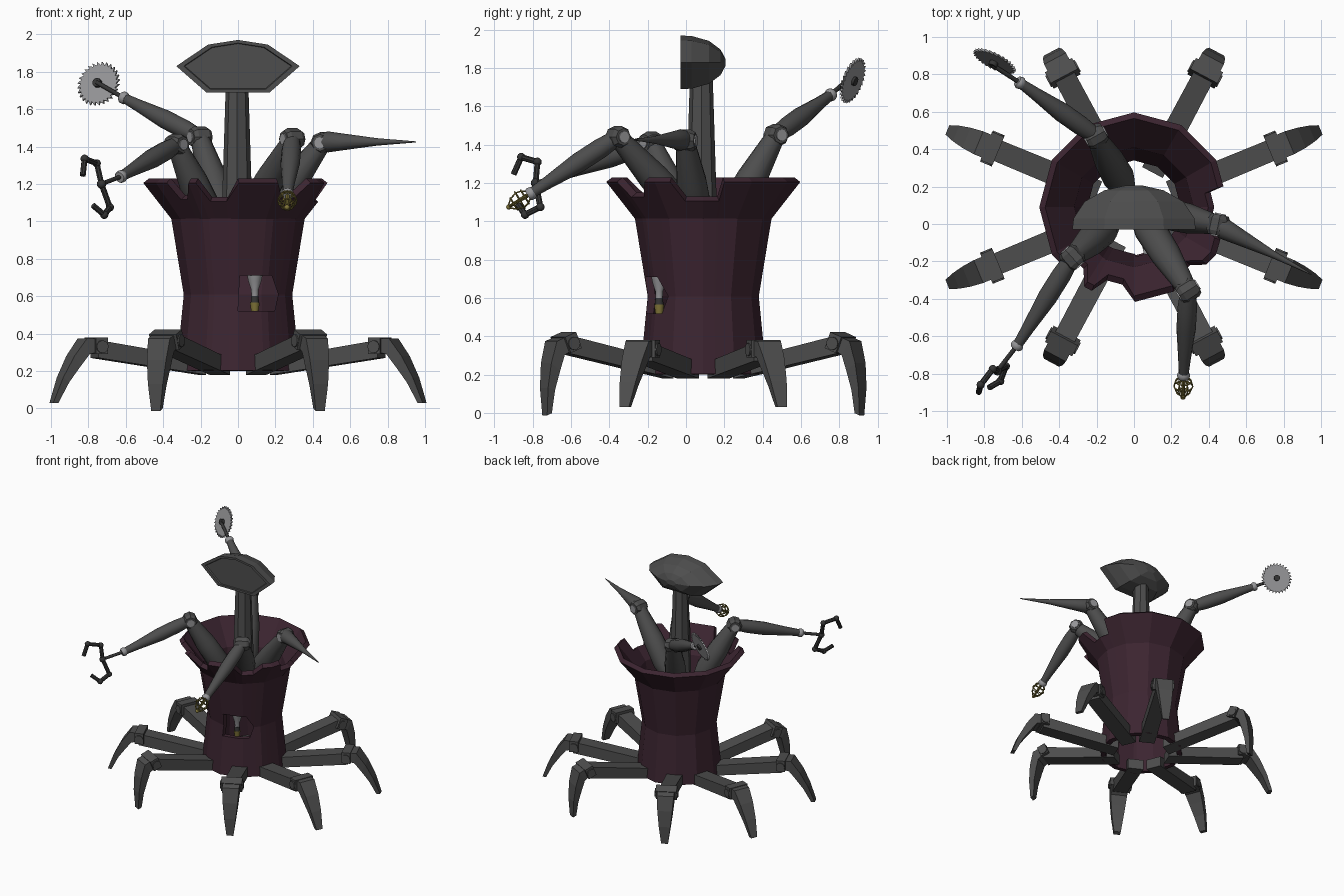
import bpy, bmesh, math
from math import sin, cos, pi, radians
from mathutils import Vector, Matrix

if "Cube" in bpy.data.objects:
    bpy.data.objects.remove(bpy.data.objects["Cube"])


def material(name, rgb):
    m = bpy.data.materials.new(name)
    m.use_nodes = True
    m.diffuse_color = (*rgb, 1)
    m.node_tree.nodes["Principled BSDF"].inputs["Base Color"].default_value = (*rgb, 1)
    return m


MAROON = material("dark maroon", (0.045, 0.018, 0.030))
IRON = material("dark iron", (0.075, 0.075, 0.075))
BLACK = material("black iron", (0.035, 0.035, 0.035))
STEEL = material("pale steel", (0.30, 0.30, 0.31))
BRASS = material("old brass", (0.22, 0.18, 0.04))
CY = 0.09  # centre of the body in y


def make(name, verts, faces, mat, smooth=False):
    me = bpy.data.meshes.new(name)
    me.from_pydata([tuple(v) for v in verts], [], faces)
    me.materials.append(mat)
    bm = bmesh.new()
    bm.from_mesh(me)
    bmesh.ops.recalc_face_normals(bm, faces=bm.faces)
    bm.to_mesh(me)
    bm.free()
    ob = bpy.data.objects.new(name, me)
    bpy.context.collection.objects.link(ob)
    bpy.ops.object.select_all(action="DESELECT")
    ob.select_set(True)
    bpy.context.view_layer.objects.active = ob
    if smooth:
        bpy.ops.object.shade_smooth_by_angle(angle=radians(40))
    return ob


def loft(name, rings, mat, caps=True, smooth=False):
    n = len(rings[0])
    verts = [v for ring in rings for v in ring]
    faces = [(k * n + i, k * n + (i + 1) % n, (k + 1) * n + (i + 1) % n, (k + 1) * n + i)
             for k in range(len(rings) - 1) for i in range(n)]
    if caps:
        faces += [tuple(range(n)), tuple(range(len(verts) - n, len(verts)))]
    return make(name, verts, faces, mat, smooth)


def rod(name, p, q, profile, mat, sides=12, smooth=True):
    """Turned shape from p to q; profile is a list of (fraction, radius)."""
    p, q = Vector(p), Vector(q)
    rot = (q - p).to_track_quat("Z", "Y")
    rings = [[p + (q - p) * t + rot @ Vector((r * cos(2 * pi * i / sides), r * sin(2 * pi * i / sides), 0))
              for i in range(sides)] for t, r in profile]
    return loft(name, rings, mat, smooth=smooth)


def ball(name, c, r, mat):
    prof = [(0.5 - 0.5 * cos(pi * k / 8), max(0.004, r * sin(pi * k / 8))) for k in range(9)]
    c = Vector(c)
    return rod(name, c - Vector((0, 0, r)), c + Vector((0, 0, r)), prof, mat)


def wire(name, pts, r, mat, cyclic=False):
    cu = bpy.data.curves.new(name, "CURVE")
    cu.dimensions = "3D"
    cu.bevel_depth, cu.bevel_resolution = r, 1
    sp = cu.splines.new("POLY")
    sp.points.add(len(pts) - 1)
    for point, co in zip(sp.points, pts):
        point.co = (*co, 1)
    sp.use_cyclic_u = cyclic
    cu.use_fill_caps = True
    cu.materials.append(mat)
    ob = bpy.data.objects.new(name, cu)
    bpy.context.collection.objects.link(ob)
    bpy.ops.object.select_all(action="DESELECT")
    ob.select_set(True)
    bpy.context.view_layer.objects.active = ob
    bpy.ops.object.convert(target="MESH")


# Body: hollow twelve-sided tube with a flared, broken rim
rim = [(13, 1), (30, 1), (60, 1), (90, 1), (120, 1), (150, 1), (180, 1), (210, 1), (219, 1),
       (224, .55), (231, .55), (238, 1), (243, 1), (249, .5), (262, .5), (270, 1), (296, 1),
       (302, .6), (314, .6), (322, 1), (330, 1), (339, 1), (347, .5), (360, .5), (371, .5)]


def body_point(a, r, z):
    r *= cos(pi / 12) / cos(radians(a % 30 - 15))
    return (r * cos(radians(a)), CY + r * sin(radians(a)), z)


rings = [[body_point(a, r, z) for a, f in rim] for r, z in ((.29, .2), (.25, .61), (.32, 1.03))]
rings.append([body_point(a, .32 + .155 * f, 1.03 + .20 * f) for a, f in rim])
body = loft("body_shell", rings, MAROON, caps=False)
solid = body.modifiers.new("wall", "SOLIDIFY")
solid.thickness, solid.offset = 0.04, -1
cutter = loft("window_cutter", [[(0.0, y, .52), (.195, y, .52), (.215, y, .61), (.18, y, .71), (0.01, y, .71)]
                                for y in (-.5, .03)], MAROON)
cutter.hide_render = True
cut = body.modifiers.new("window", "BOOLEAN")
cut.object, cut.solver = cutter, "EXACT"
bpy.context.view_layer.objects.active = body
bpy.ops.object.modifier_apply(modifier="wall")
bpy.ops.object.modifier_apply(modifier="window")
bpy.data.objects.remove(cutter)

# Small lamp hanging in the window
rod("lamp_tube", (.09, -.14, .715), (.09, -.14, .60), [(0, .042), (.3, .035), (.7, .02), (1, .018)], STEEL)
rod("lamp_neck", (.09, -.14, .60), (.09, -.14, .565), [(0, .02), (1, .022)], BLACK)
rod("lamp_base", (.09, -.14, .565), (.09, -.14, .52), [(0, .026), (1, .02)], BRASS)

# Neck and lens-shaped head with a recessed front panel
rod("neck", (-.005, .08, .95), (-.005, .08, 1.74), [(0, .085), (1, .06)], IRON, sides=8, smooth=False)
half = [(0, 1.97), (.16, 1.945), (.33, 1.83), (.17, 1.69)]
outline = half + [(-x, z) for x, z in reversed(half[1:])]
head_rings = [[(x * s, y, 1.83 + (z - 1.83) * s) for x, z in outline]
              for y, s in ((-.02, .86), (-.03, .88), (-.03, 1), (.03, .98), (.12, .8), (.18, .48), (.205, .15))]
loft("head", head_rings, IRON)


# Legs: eight, in two poses
def leg(angle, knee, swing):
    turn = Matrix.Translation((0, CY, 0)) @ Matrix.Rotation(angle, 4, "Z")

    def section(upper, lower, hw):
        return [turn @ Vector((p[0], s * hw, p[1])) for p, s in ((upper, 1), (upper, -1), (lower, -1), (lower, 1))]

    def swung(p):
        x, z = p[0] - .80, p[1] - .33
        return (knee[0] + x * cos(swing) - z * sin(swing), knee[1] + x * sin(swing) + z * cos(swing))

    kx, kz = knee
    loft("leg_thigh", [section((.21, .265), (.21, .18), .062),
                       section((kx + .03, kz + .035), (kx + .03, kz - .06), .058)], IRON)
    shin = [((.84, .375), (.84, .30), .066), ((.90, .375), (.885, .29), .066), ((.97, .28), (.935, .225), .058),
            ((1.03, .165), (.995, .14), .045), ((1.08, .03), (1.05, .03), .027)]
    loft("leg_shin", [section(swung(u), swung(l), w) for u, l, w in shin], IRON)
    box = [((.785, .38), (.785, .29), .082), ((.855, .38), (.855, .29), .082)]
    loft("leg_bracket", [section(swung(u), swung(l), w) for u, l, w in box], IRON)
    pin = swung((.82, .33))
    rod("leg_pin", turn @ Vector((pin[0], -.09, pin[1])), turn @ Vector((pin[0], .09, pin[1])),
        [(0, .034), (1, .034)], IRON)


for k in range(4):
    side = 1 if k % 2 else -1
    for deg, knee, swing in ((22.5, (.80, .33), 0), (62, (.79, .37), radians(-22))):
        base = deg if k < 2 else 180 - deg
        leg(radians(side * base), knee, swing)


# Arms: upper arm, elbow and forearm
def arm(label, base, elbow, wrist=None):
    rod(label + "_upper_arm", base, elbow, [(0, .06), (.2, .085), (.55, .08), (1, .05)], IRON)
    e = Vector(elbow)
    out = Vector((elbow[0] - base[0], elbow[1] - base[1], 0))
    axis = out.cross(Vector((0, 0, 1))).normalized() * .055
    rod(label + "_elbow", e - axis, e + axis, [(0, .045), (.2, .058), (.8, .058), (1, .045)], IRON, 8, False)
    rod(label + "_elbow_pin", e - axis * 1.12, e + axis * 1.12, [(0, .03), (1, .03)], STEEL)
    if wrist:
        rod(label + "_forearm", elbow, wrist, [(0, .042), (.2, .052), (.45, .052), (.8, .034), (1, .026)], IRON)
        w = Vector(wrist)
        d = (w - e).normalized() * .018
        rod(label + "_wrist", w - d, w + d, [(0, .028), (.3, .034), (.7, .034), (1, .028)], STEEL)


# Saw arm
arm("saw", (-.05, .19, .95), (-.205, .47, 1.45), (-.61, .755, 1.66))
hub = Vector((-.745, .87, 1.735))
normal = Vector((.42, .85, -.32)).normalized()
rot = normal.to_track_quat("Z", "Y")
teeth = 28
blade = []
for h in (-.006, .006):
    ring = []
    for i in range(teeth):
        a = 2 * pi * i / teeth
        for da, r in ((0, .104), (.02, .124)):
            ring.append(hub + rot @ Vector((r * cos(a + da), r * sin(a + da), h)))
    blade.append(ring)
loft("saw_blade", blade, STEEL)
rod("saw_hub", hub - normal * .03, hub + normal * .02, [(0, .024), (1, .024)], BLACK)
rod("saw_axle", (-.61, .755, 1.66), hub - normal * .025, [(0, .012), (1, .012)], BLACK)

# Claw arm
arm("claw", (-.13, .0, .97), (-.33, -.18, 1.41), (-.625, -.65, 1.24))
palm = (-.73, -.785, 1.20)
rod("claw_rod", (-.625, -.65, 1.24), palm, [(0, .012), (1, .012)], BLACK)
ball("claw_palm", palm, .025, BLACK)
fingers = [[palm, (-.755, -.775, 1.31), (-.82, -.86, 1.335), (-.83, -.90, 1.245)],
           [palm, (-.685, -.76, 1.075), (-.715, -.84, 1.035), (-.775, -.875, 1.085)]]
for pts in fingers:
    for p, q in zip(pts, pts[1:]):
        rod("claw_finger", p, q, [(0, .016), (1, .016)], BLACK, 8)
        if q != pts[-1]:
            ball("claw_knuckle", q, .022, BLACK)

# Whisk arm with a brass cage
arm("whisk", (.03, .06, .97), (.29, -.355, 1.44), (.265, -.81, 1.145))
start, end = Vector((.265, -.82, 1.14)), Vector((.262, -.925, 1.075))
rot = (end - start).to_track_quat("Z", "Y")
length = (end - start).length
cage = [(0, .02), (.2, .042), (.45, .05), (.75, .036), (1, .008)]


def cage_point(t, r, a):
    return start + rot @ Vector((r * cos(a), r * sin(a), t * length))


for k in range(6):
    wire("whisk_wire", [cage_point(t, r, k * pi / 3) for t, r in cage], .004, BRASS)
for t, r in cage[1:4]:
    wire("whisk_hoop", [cage_point(t, r, k * pi / 8) for k in range(16)], .004, BRASS, True)
rod("whisk_core", start, end, [(0, .012), (1, .008)], BRASS, 8)
ball("whisk_tip", end, .014, BRASS)

# Spike arm
arm("spike", (.10, .07, .95), (.45, -.005, 1.42))
rod("spike_blade", (.43, 0, 1.425), (.95, -.27, 1.425),
    [(0, .045), (.1, .056), (.25, .045), (.6, .02), (1, .003)], IRON)
